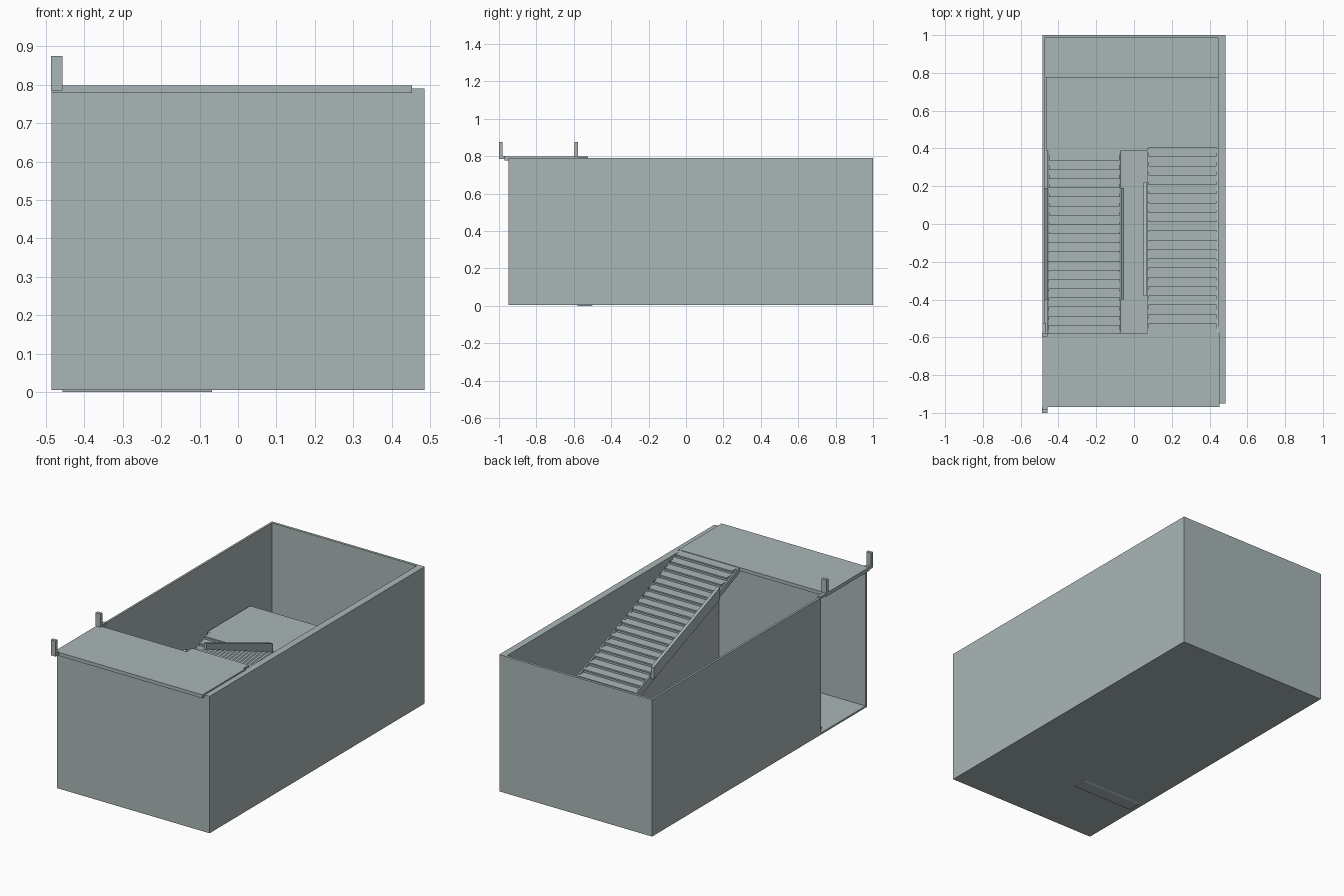
import bpy
import bmesh

cube = bpy.data.objects.get("Cube")
if cube:
    bpy.data.objects.remove(cube, do_unlink=True)

grey = bpy.data.materials.new("pale blue grey")
grey.use_nodes = True
colour = (0.40, 0.47, 0.475, 1)
grey.diffuse_color = colour
grey.node_tree.nodes["Principled BSDF"].inputs["Base Color"].default_value = colour


def extrude_x(name, profile, x0, x1):
    """Solid made by sweeping a (y, z) outline from x0 to x1."""
    bm = bmesh.new()
    face = bm.faces.new([bm.verts.new((x0, y, z)) for y, z in profile])
    swept = bmesh.ops.extrude_face_region(bm, geom=[face])["geom"]
    verts = [v for v in swept if isinstance(v, bmesh.types.BMVert)]
    bmesh.ops.translate(bm, verts=verts, vec=(x1 - x0, 0, 0))
    bmesh.ops.recalc_face_normals(bm, faces=bm.faces)
    mesh = bpy.data.meshes.new(name)
    bm.to_mesh(mesh)
    bm.free()
    mesh.materials.append(grey)
    obj = bpy.data.objects.new(name, mesh)
    bpy.context.collection.objects.link(obj)
    return obj


def box(name, x0, x1, y0, y1, z0, z1):
    return extrude_x(name, [(y0, z0), (y1, z0), (y1, z1), (y0, z1)], x0, x1)


def flight(name, x0, x1, y0, y1, z0, z1, steps=20, waist=0.03):
    """Stepped slab with small nosings, and a stringer on each side."""
    going, rise = (y1 - y0) / steps, (z1 - z0) / steps
    nose = 0.12 * going
    outline = [(y0, z0)]
    for i in range(steps):
        y, z = y0 + i * going, z0 + (i + 1) * rise
        outline += [(y, z - 0.4 * rise), (y - nose, z - 0.4 * rise), (y - nose, z)]
        outline.append((y + going, z))
    slope = (z1 - z0) / (y1 - y0)
    low = max(0, z0 - waist)
    under = [(y1, z1 - waist), (y0 + (low + waist - z0) / slope, low)]
    if low > z0 - waist:
        under.append((y0, low))
    extrude_x(name, outline + under, x0 + 0.008, x1 - 0.008)
    for side, x in (("right", x0), ("left", x1 - 0.008)):
        extrude_x(f"{name}_{side}_stringer",
                  [(y0, z0), (y0, z0 + rise), (y1, z1 + 0.002)] + under, x, x + 0.008)


def side_plate(name, x0, x1, y0, z0, y1, z1, height=0.07):
    extrude_x(name, [(y0, z0), (y1, z1), (y1, z1 + height), (y0, z0 + height)], x0, x1)


# Open enclosure: floor and four walls, with a doorway in the right wall
box("floor", -0.485, 0.485, -0.95, 1, 0.005, 0.015)
box("right_wall", -0.485, -0.473, -0.53, 1, 0.005, 0.79)
box("left_wall", 0.445, 0.485, -0.95, 1, 0.005, 0.79)
box("back_wall", -0.473, 0.445, 0.985, 1, 0.005, 0.79)
box("front_wall", -0.485, 0.445, -0.95, -0.935, 0.005, 0.778)

# Upper floor slab, edge lip and corner posts
box("upper_slab", -0.485, 0.453, -0.97, -0.58, 0.778, 0.798)
box("slab_lip", -0.485, -0.467, -0.58, -0.525, 0.785, 0.798)
for name, y in (("front_post", -1), ("rear_post", -0.595)):
    box(name, -0.487, -0.457, y, y + 0.018, 0.798, 0.875)
box("front_post_bracket", -0.487, -0.457, -1, -0.965, 0.785, 0.80)

# Half landing
box("half_landing", -0.467, 0.445, 0.39, 0.778, 0.375, 0.395)

# Two flights of stairs
flight("lower_flight", -0.457, -0.068, -0.58, 0.39, 0.0, 0.395)
flight("upper_flight", 0.068, 0.445, 0.40, -0.58, 0.395, 0.795)

# Sloping plates beside the flights
side_plate("lower_right_plate", -0.473, -0.457, -0.40, 0.06, 0.19, 0.30)
side_plate("lower_left_plate", -0.068, -0.053, -0.40, 0.06, 0.19, 0.30)
side_plate("upper_right_plate", 0.05, 0.067, 0.22, 0.465, -0.38, 0.695)
